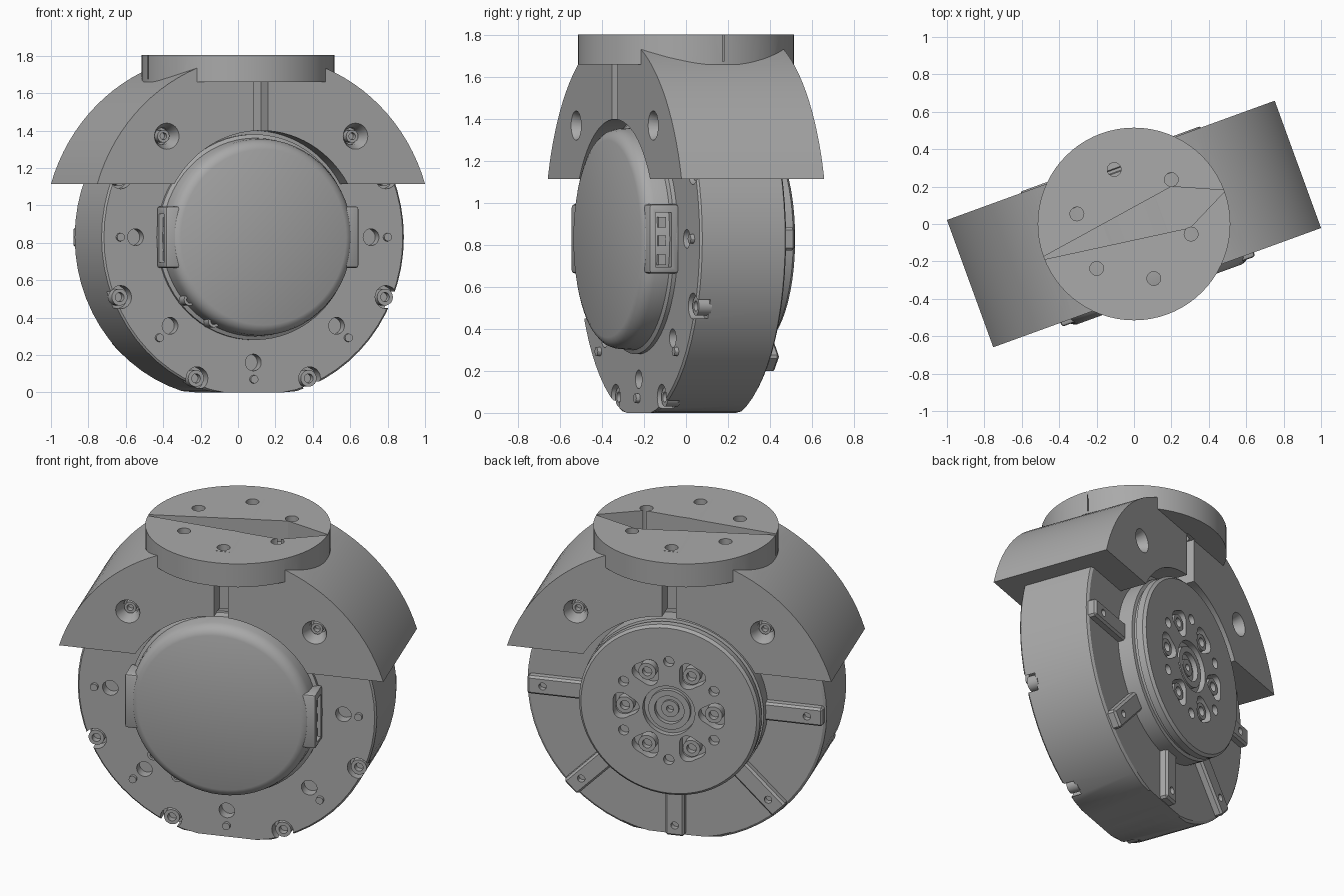
import bpy, bmesh
from math import sin, cos, pi, radians, asin
from mathutils import Matrix

cube = bpy.data.objects.get("Cube")
if cube:
    bpy.data.objects.remove(cube, do_unlink=True)

ZC = 0.83          # height of the motor axis
TURN = radians(20)  # whole assembly is turned about z
parts = []

grey = bpy.data.materials.new("metal_grey")
grey.use_nodes = True
grey.diffuse_color = (0.4, 0.4, 0.4, 1)
grey.node_tree.nodes["Principled BSDF"].inputs["Base Color"].default_value = (0.4, 0.4, 0.4, 1)


def finish(name, bm, keep=True):
    bmesh.ops.recalc_face_normals(bm, faces=bm.faces)
    me = bpy.data.meshes.new(name)
    bm.to_mesh(me)
    bm.free()
    ob = bpy.data.objects.new(name, me)
    bpy.context.collection.objects.link(ob)
    if keep:
        parts.append(ob)
    return ob


def loft(name, rings, keep=True):
    """Skin a list of matching point rings and cap both ends."""
    bm = bmesh.new()
    rows = [[bm.verts.new(p) for p in ring] for ring in rings]
    n = len(rows[0])
    for a, b in zip(rows, rows[1:]):
        for i in range(n):
            bm.faces.new((a[i], a[(i + 1) % n], b[(i + 1) % n], b[i]))
    bm.faces.new(rows[0])
    bm.faces.new(rows[-1])
    return finish(name, bm, keep)


def lathe(name, profile, x=0, z=ZC, seg=64, keep=True, floor=-9):
    """Turn (radius, y) points about an axis along y."""
    angles = [2 * pi * i / seg for i in range(seg)]
    return loft(name, [[(x + r * cos(a), y, max(floor, z + r * sin(a))) for a in angles]
                       for r, y in profile], keep)


def prism(name, outline, y0, y1, keep=True):
    return loft(name, [[(x, y, z) for x, z in outline] for y in (y0, y1)], keep)


def box(name, x0, x1, y0, y1, z0, z1, keep=True):
    return prism(name, [(x0, z0), (x1, z0), (x1, z1), (x0, z1)], y0, y1, keep)


def upright(name, outline, z0, z1, keep=True):
    return loft(name, [[(x, y, z) for x, y in outline] for z in (z0, z1)], keep)


def circle(r, seg, x=0, y=0):
    return [(x + r * cos(2 * pi * i / seg), y + r * sin(2 * pi * i / seg)) for i in range(seg)]


def modify(ob, kind, **settings):
    mod = ob.modifiers.new(kind, kind)
    for key, value in settings.items():
        setattr(mod, key, value)
    bpy.context.view_layer.objects.active = ob
    bpy.ops.object.modifier_apply(modifier=mod.name)


def combine(ob, other, operation="DIFFERENCE"):
    modify(ob, "BOOLEAN", object=other, operation=operation, solver="EXACT")
    bpy.data.objects.remove(other, do_unlink=True)


def drill(ob, r, x, z, y0, y1, seg=20):
    combine(ob, lathe("drill", [(r, y0), (r, y1)], x, z, seg, False))


def bolt(name, r, x, z, base, top):
    """Socket head bolt pointing from base to top along y."""
    sink = top - (top - base) * 0.6
    lathe(name, [(r, base), (r, top), (r * 0.55, top), (r * 0.55, sink)], x, z, 18)


def polar(r, degrees):
    return r * cos(radians(degrees)), ZC + r * sin(radians(degrees))


# Motor housing with a flat foot
housing = lathe("motor_housing", [(0.85, -0.24), (0.86, -0.23), (0.86, 0.19), (0.845, 0.2)], floor=0)
for a in (0, 180, -45, -90, -135):
    drill(housing, 0.045, *polar(0.67, a), -0.3, -0.18)
    x, z = polar(0.76, a)
    lathe("locating_pin", [(0.022, -0.23), (0.022, -0.26)], x, z, 12)
for a in (-23, -67, -113, -157, 23, 157):
    x, z = polar(0.82, a)
    drill(housing, 0.062, x, z, -0.3, -0.17)
    bolt("rim_bolt", 0.045, x, z, -0.16, -0.225)

# Rear ribs running out from the output flange
for a in (0, 180, -45, -90, -135):
    rib = box("rear_rib", 0.48, 0.85 if a != -90 else 0.825, 0.17, 0.245, -0.055, 0.055)
    modify(rib, "BEVEL", width=0.012, segments=1)
    drill(rib, 0.022, 0.76, 0, 0.21, 0.3, 12)
    rib.data.transform(Matrix.Translation((0, 0, ZC)) @ Matrix.Rotation(-radians(a), 4, "Y"))

# Rear output flange with hub, bolt pockets and small holes
flange = lathe("output_flange", [
    (0.525, 0.18), (0.525, 0.29), (0.505, 0.295), (0.505, 0.31), (0.52, 0.315), (0.52, 0.355),
    (0.505, 0.37), (0.15, 0.37), (0.15, 0.335), (0.12, 0.335), (0.12, 0.36), (0.085, 0.36),
    (0.085, 0.33), (0.05, 0.33), (0.05, 0.345), (0.02, 0.345), (0.02, 0.31)])
for a in range(0, 360, 60):
    x, z = polar(0.255, a)
    lobe = []
    for i in range(30):
        t = 2 * pi * i / 30
        r = 0.075 * (1 + 0.13 * cos(3 * (t - radians(a + 180))))
        lobe.append((x + r * cos(t), z + r * sin(t)))
    combine(flange, prism("pocket", lobe, 0.31, 0.4, False))
    bolt("flange_bolt", 0.05, x, z, 0.3, 0.36)
    drill(flange, 0.03, *polar(0.3, a + 30), 0.33, 0.4)

# Front cover with rounded rim
cover = lathe("front_cover", [(0.55, -0.23), (0.55, -0.26), (0.53, -0.27), (0.525, -0.34),
                              (0.515, -0.37), (0.495, -0.39), (0.47, -0.4)])
for a in (-120, -140):
    x, z = polar(0.52, a)
    bolt("cover_screw", 0.032, x, z, -0.24, -0.34)

# Side connectors with sockets and pins
for side in (-1, 1):
    block = box("connector", side * 0.4, side * 0.55, -0.385, -0.235, ZC - 0.165, ZC + 0.165)
    modify(block, "BEVEL", width=0.015, segments=2)
    combine(block, box("socket", side * 0.505, side * 0.6, -0.355, -0.275, ZC - 0.135, ZC + 0.125, False))
    for dz in (-0.1, -0.01, 0.08):
        box("connector_pin", side * 0.5, side * 0.535, -0.335, -0.295, ZC + dz - 0.025, ZC + dz + 0.025)

# Saddle bracket: outer arc over an inner arch
BASE, OUTER, ARCH = 1.115, 0.975, 0.57
outline = []
for r, count, flip in ((OUTER, 40, 1), (ARCH, 28, -1)):
    start = asin((BASE - ZC) / r)
    arc = [(start + (pi - 2 * start) * i / count) for i in range(count + 1)]
    outline += [(r * cos(t), ZC + r * sin(t)) for t in arc[::flip]]
bracket = prism("saddle_bracket", outline, -0.362, 0.362)
combine(bracket, upright("disc", circle(0.515, 72), 1.66, 1.803, False), "UNION")

# Bracket slots, screw holes and mounting holes
for s in (-1, 1):
    combine(bracket, box("slot", -0.04, 0.04, s * 0.25, s * 0.37, 1.3, 1.665, False))
    for x in (-0.537, 0.537):
        combine(bracket, lathe("countersink", [(0.072, s * 0.4), (0.07, s * 0.362), (0.045, s * 0.3),
                                               (0.045, s * 0.26)], x, 1.37, 24, False))
        bolt("bracket_bolt", 0.034, x, 1.37, s * 0.25, s * 0.31)
for a in range(30, 390, 60):
    hole = circle(0.037, 20, 0.31 * cos(radians(a)), 0.31 * sin(radians(a)))
    combine(bracket, upright("hole", hole, 1.62, 1.9, False))

# Sliver opening across the mounting disc
opening = upright("opening", [(-0.53, -0.2), (0.3, -0.02), (0.49, 0.18), (0.2, 0.2)], 1.675, 1.9, False)
opening.data.transform(Matrix.Rotation(-TURN, 4, "Z"))
combine(bracket, opening)

# Turn the assembly, colour and shade it
for ob in parts:
    ob.data.transform(Matrix.Rotation(TURN, 4, "Z"))
    ob.data.materials.clear()
    ob.data.materials.append(grey)
    for f in ob.data.polygons:
        f.material_index = 0
    bpy.ops.object.select_all(action="DESELECT")
    ob.select_set(True)
    bpy.context.view_layer.objects.active = ob
    bpy.ops.object.shade_smooth_by_angle(angle=radians(30))
